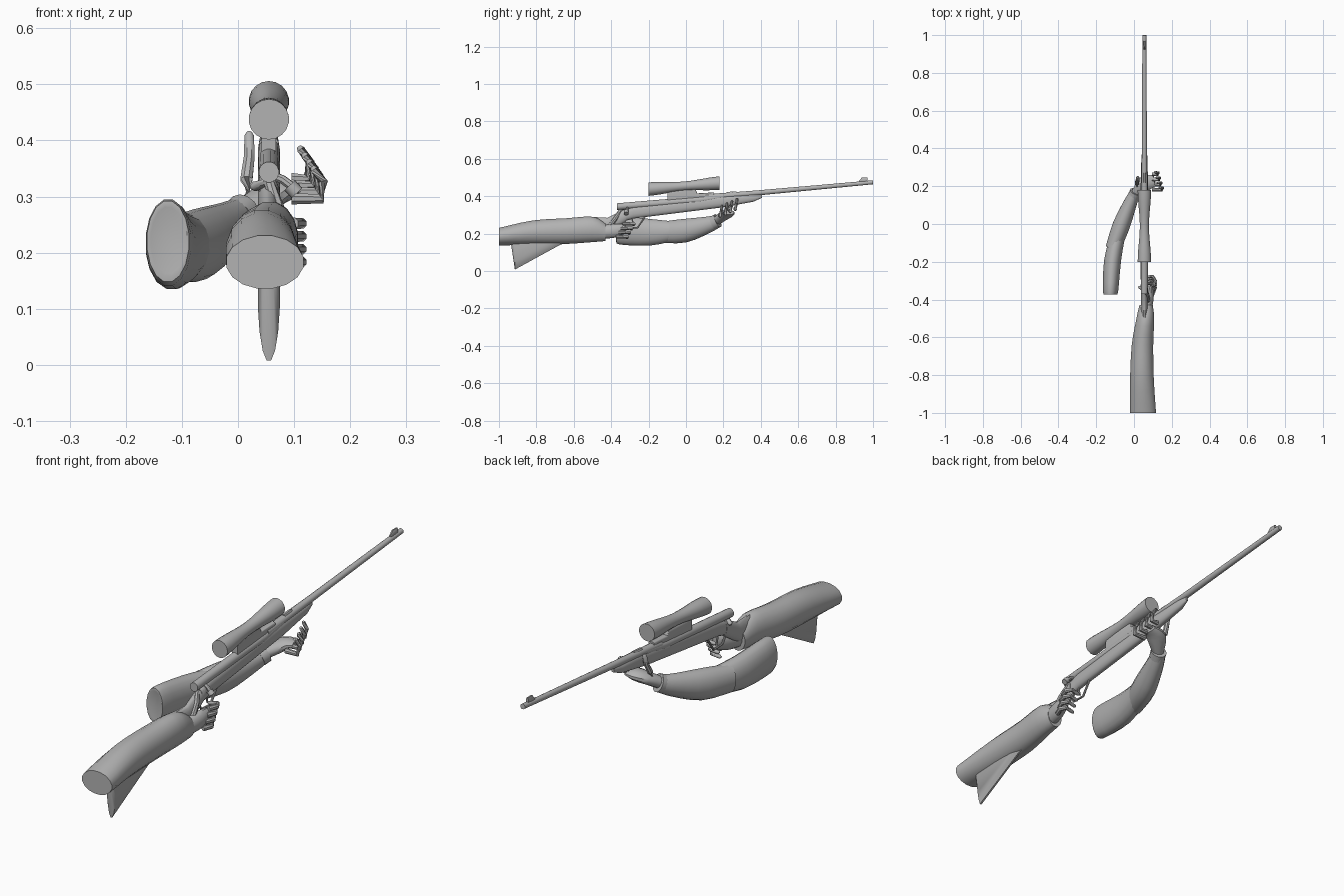
import bpy, bmesh, math
from mathutils import Vector

cube = bpy.data.objects.get("Cube")
if cube:
    bpy.data.objects.remove(cube)

SHADE = .45
grey = bpy.data.materials.new("plain_grey")
grey.use_nodes = True
grey.diffuse_color = (SHADE, SHADE, SHADE, 1)
grey.node_tree.nodes["Principled BSDF"].inputs["Base Color"].default_value = grey.diffuse_color

AXIS = .055  # sideways position of the rifle
FORWARD = Vector((0, 1, 0))
UP = Vector((0, 0, 1))


def refine(keys, steps):
    """Pass a smooth curve through the key rings."""
    keys = [Vector(key) for key in keys]
    rings = []
    for i in range(len(keys) - 1):
        start, end = keys[i], keys[i + 1]
        before = keys[max(i - 1, 0)]
        after = keys[min(i + 2, len(keys) - 1)]
        leave, arrive = (end - before) / 2, (after - start) / 2
        for step in range(steps):
            t = step / steps
            blend = t * t * (3 - 2 * t)
            rings.append(start * (1 - blend) + end * blend
                         + leave * (t * (1 - t) ** 2) - arrive * (t * t * (1 - t)))
    return rings + [keys[-1]]


def loft(name, keys, sides=14, upright=False, power=1.0, steps=1):
    """Skin rings of (x, y, z, half width, half height) along a path."""
    rings = refine(keys, steps)
    centres = [Vector(ring[:3]) for ring in rings]
    last = len(rings) - 1
    bm = bmesh.new()
    loops = []
    for i, ring in enumerate(rings):
        along = (centres[min(i + 1, last)] - centres[max(i - 1, 0)]).normalized()
        if upright:
            along = FORWARD
        across = along.cross(UP if abs(along.z) < .85 else FORWARD).normalized()
        rise = across.cross(along)
        loop = []
        for k in range(sides):
            angle = math.tau * (k + .5) / sides
            c, s = math.cos(angle), math.sin(angle)
            c = math.copysign(abs(c) ** power, c)
            s = math.copysign(abs(s) ** power, s)
            loop.append(bm.verts.new(centres[i] + across * c * ring[3] + rise * s * ring[4]))
        loops.append(loop)
    for first, second in zip(loops, loops[1:]):
        for k in range(sides):
            n = (k + 1) % sides
            bm.faces.new((first[k], first[n], second[n], second[k]))
    bm.faces.new(loops[0])
    bm.faces.new(loops[-1])
    bmesh.ops.recalc_face_normals(bm, faces=bm.faces)
    mesh = bpy.data.meshes.new(name)
    bm.to_mesh(mesh)
    bm.free()
    mesh.materials.append(grey)
    part = bpy.data.objects.new(name, mesh)
    bpy.context.collection.objects.link(part)
    bpy.ops.object.select_all(action="DESELECT")
    part.select_set(True)
    bpy.context.view_layer.objects.active = part
    bpy.ops.object.shade_smooth_by_angle(angle=math.radians(40))


def side_loft(name, rows, sides=16, power=.8):
    """Rifle part from rows of (y, bottom, top, half width)."""
    keys = [(AXIS, y, (low + high) / 2, width, (high - low) / 2) for y, low, high, width in rows]
    loft(name, keys, sides, upright=True, power=power)


def rod(name, points, radius, sides=8):
    """Rod of even thickness through a few points."""
    loft(name, [(*point, radius, radius) for point in points], sides)


def finger(name, points, radius):
    """Digit that narrows joint by joint to a rounded tip."""
    keys = [(*p, radius * (1 - i / 10), radius * (1 - i / 10)) for i, p in enumerate(points)]
    before, end = Vector(points[-2]), Vector(points[-1])
    tip = end + (end - before).normalized() * radius * .6
    loft(name, keys + [(*tip, radius / 3, radius / 3)], sides=8)


# Wooden stock: butt, wrist and fore-end
side_loft("butt_stock", [
    (-.935, .14, .245, .014), (-.915, .005, .25, .02), (-.67, .14, .275, .02),
    (-.5, .17, .29, .02), (-.42, .2, .285, .018), (-.32, .265, .335, .02)], power=1)
side_loft("fore_end", [
    (-.34, .262, .325, .018), (-.28, .28, .345, .02), (.2, .34, .405, .02),
    (.36, .37, .41, .016), (.405, .39, .408, .006)])

# Metal work: receiver, barrel, sights, bolt and guard
side_loft("receiver", [(-.37, .325, .362, .018), (.08, .36, .4, .02), (.2, .38, .416, .017)], power=1)
loft("barrel", [(AXIS, .1, .392, .018, .018), (AXIS, .38, .417, .014, .014),
                (AXIS, 1, .474, .011, .011)], sides=12)
side_loft("front_sight", [(.925, .47, .483, .005), (.94, .47, .5, .006), (.97, .47, .5, .006)], sides=8)
side_loft("rear_sight", [(.22, .4, .423, .009), (.27, .4, .427, .009)], sides=8)
rod("bolt_handle", [(AXIS, -.31, .34), (.08, -.315, .33), (.1, -.32, .315)], radius=.008)
rod("bolt_knob", [(.092, -.32, .32), (.105, -.32, .306)], radius=.013, sides=10)
rod("trigger_guard", [(AXIS, -.34, .265), (AXIS, -.32, .232), (AXIS, -.26, .23), (AXIS, -.22, .288)],
    radius=.005)
rod("trigger", [(AXIS, -.29, .285), (AXIS, -.28, .245)], radius=.004)

# Telescopic sight: waisted tube with recessed lenses, on a mount
side_loft("scope_mount", [(-.1, .36, .425, .013), (.05, .37, .44, .013),
                          (.06, .38, .415, .013), (.15, .385, .42, .013)], power=.4)
SCOPE_HALF, SCOPE_RADIUS = .19, .036
scope = []
for i in range(-6, 7):
    waist = 1 - .32 * math.cos(i / 6 * math.pi / 2) ** 2
    y = i / 6 * SCOPE_HALF - .01
    scope.append((AXIS, y, .4545 + .085 * y, SCOPE_RADIUS * waist, SCOPE_RADIUS * waist))
rear = scope[0]
lens = SCOPE_RADIUS * .72
scope = [(*rear[:3], lens, lens)] + scope
loft("scope_body", scope, sides=18, upright=True)

# Trigger arm lying alongside the butt
loft("trigger_arm_sleeve", [
    (.048, -1, .183, .07, .048), (.042, -.82, .205, .064, .066),
    (.045, -.64, .213, .058, .07), (.06, -.5, .222, .048, .069),
    (.064, -.43, .206, .036, .047)], sides=16, upright=True, steps=3)
loft("trigger_hand", [
    (.065, -.46, .207, .03, .037), (.08, -.38, .215, .026, .038),
    (.09, -.32, .226, .012, .026)], sides=12, upright=True, steps=3)
for i in range(4):
    y, z = -.335 - .012 * i, .252 - .023 * i
    finger(f"trigger_hand_finger_{i + 1}",
           [(.098, y, z), (.113, y + .035, z), (.1, y + .058, z), (.065, y + .055, z - .006)],
           radius=.011)
finger("trigger_hand_thumb", [(.075, -.41, .235), (.07, -.375, .283), (AXIS, -.35, .325),
                              (.03, -.335, .318)], radius=.013)

# Support arm bent below the fore-end
loft("support_upper_arm", [
    (-.124, -.372, .222, .032, .06), (-.124, -.355, .218, .041, .078),
    (-.113, -.19, .207, .046, .072), (-.085, -.06, .213, .04, .052)],
    sides=16, upright=True, steps=3)
loft("support_forearm", [
    (-.112, -.13, .206, .04, .058), (-.068, -.01, .215, .047, .064),
    (-.02, .11, .245, .036, .046), (.008, .17, .267, .028, .034)], sides=16, steps=3)
loft("support_cuff", [(-.002, .145, .257, .032, .038), (.01, .17, .269, .033, .038)])
loft("support_palm", [
    (.005, .16, .266, .022, .024), (.06, .215, .303, .042, .024),
    (.108, .228, .312, .03, .012)], sides=12, steps=3)
for i in range(4):
    y, z = .182 + .027 * i, .296 + .012 * i
    curl = .008 * i
    finger(f"support_finger_{i + 1}",
           [(.095, y, z), (.148 - curl, y, z), (.152 - curl, y + .008, z + .03),
            (.136 - curl, y + .01, z + .052)], radius=.011)
finger("support_thumb", [(.02, .19, .29), (.015, .215, .33), (.02, .235, .37),
                         (.02, .245, .408)], radius=.013)
